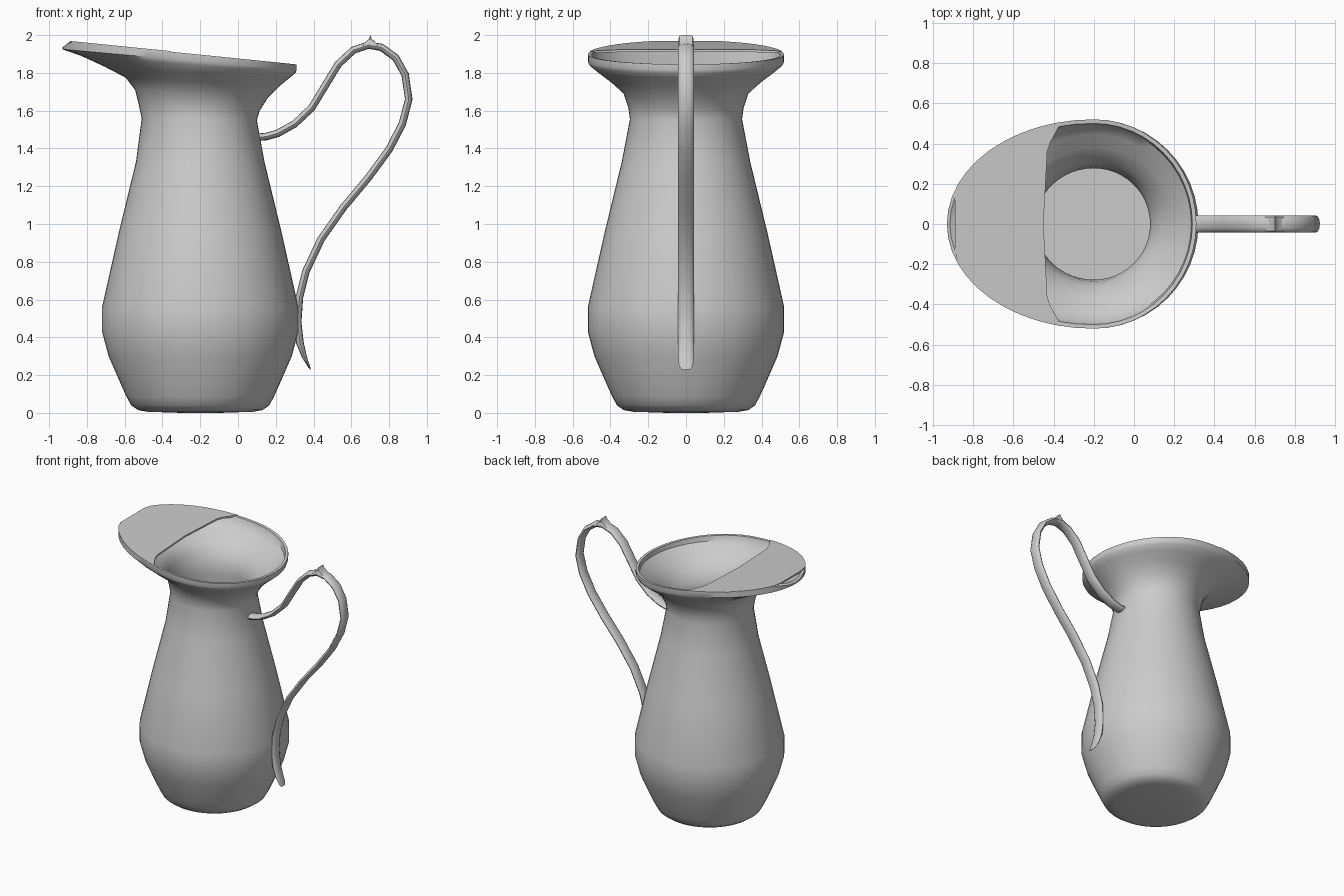
import bpy, bmesh
from math import sin, cos, pi, sqrt, radians

if "Cube" in bpy.data.objects:
    bpy.data.objects.remove(bpy.data.objects["Cube"])

CX, SEG = -0.2, 48          # axis of the jug, number of sides


def finish(name, bm, angle=40):
    bmesh.ops.recalc_face_normals(bm, faces=bm.faces[:])
    me = bpy.data.meshes.new(name)
    bm.to_mesh(me)
    bm.free()
    me.shade_smooth()
    me.set_sharp_from_angle(angle=radians(angle))
    ob = bpy.data.objects.new(name, me)
    bpy.context.collection.objects.link(ob)
    return ob


def loft(bm, rings):
    """Skin closed rings of points and cap both ends."""
    vr = [[bm.verts.new(p) for p in r] for r in rings]
    n = len(vr[0])
    for a, b in zip(vr, vr[1:]):
        for i in range(n):
            j = (i + 1) % n
            bm.faces.new((a[i], a[j], b[j], b[i]))
    bm.faces.new(vr[0])
    bm.faces.new(vr[-1])


def egg(rr, rl, ry, zr, zl, dip=0):
    """Half ellipses right and left of the axis, tilted, with a dipped spout tip."""
    pts = []
    for i in range(SEG):
        t = 2 * pi * i / SEG
        x = (rr if cos(t) > 0 else rl) * cos(t)
        z = zr + (zl - zr) * (rr - x) / (rr + rl)
        z -= dip * max(0, -0.69 - x) / 0.04
        pts.append((CX + x, ry * sin(t), z))
    return pts


# Jug body: round below, flaring into a long tilted spout
round_part = [(0.10, 0), (0.28, 0.006), (0.33, 0.015), (0.365, 0.04), (0.39, 0.085),
              (0.415, 0.14), (0.485, 0.30), (0.52, 0.43), (0.52, 0.56), (0.43, 0.96),
              (0.34, 1.33)]
flare = [(0.30, 0.31, 0.297, 1.55, 1.56), (0.315, 0.325, 0.305, 1.60, 1.63),
         (0.36, 0.345, 0.33, 1.67, 1.71), (0.42, 0.395, 0.40, 1.73, 1.775),
         (0.475, 0.50, 0.465, 1.775, 1.83), (0.505, 0.63, 0.51, 1.80, 1.89)]
rings = [egg(r, r, r, z, z) for r, z in round_part]
rings += [egg(*f) for f in flare]
rings += [egg(0.51, 0.73, 0.52, 1.815, 1.925),
          egg(0.51, 0.73, 0.52, 1.845, 1.97, 0.035),
          egg(0.49, 0.715, 0.50, 1.845, 1.968, 0.035)]
# inner wall runs back down to the floor
rings += [egg(a - 0.02, b - 0.02, c - 0.02, d + 0.012, e + 0.015)
          for a, b, c, d, e in reversed(flare)]
rings += [egg(r - 0.02, r - 0.02, r - 0.02, z, z) for r, z in reversed(round_part[4:])]
rings.append(egg(0.33, 0.33, 0.33, 0.04, 0.04))
bm = bmesh.new()
loft(bm, rings)
finish("jug_body", bm)

# Half lid covering the spout side of the mouth
bm = bmesh.new()
top, bottom = [], []
N = 24
for i in range(N + 1):
    y = 0.508 * sin(pi * (i / N - 0.5))
    a = abs(y)
    front = -0.45 + 0.02 * a / 0.38 if a < 0.38 else -0.43 + 0.07 * (a - 0.38) / 0.128
    back = max(-0.89, CX - 0.728 * sqrt(1 - (y / 0.52) ** 2))
    front = max(front, back + 0.002)
    for rows, dz in ((top, 0.003), (bottom, -0.01)):
        rows.append([bm.verts.new((x, y, 1.845 + 0.125 * (0.31 - x) / 1.24 + dz))
                     for x in (back, front)])
for i in range(N):
    t0, t1, b0, b1 = top[i], top[i + 1], bottom[i], bottom[i + 1]
    bm.faces.new((t0[0], t0[1], t1[1], t1[0]))
    bm.faces.new((b0[0], b1[0], b1[1], b0[1]))
    for k in (0, 1):
        bm.faces.new((t0[k], t1[k], b1[k], b0[k]))
for k in (0, N):
    bm.faces.new(top[k] + bottom[k][::-1])
finish("spout_lid", bm)

# Handle: flattened oval swept along an S-curve, tail tapering to a tip
path = [(0.09, 1.458), (0.15, 1.463), (0.21, 1.48), (0.30, 1.53), (0.39, 1.615),
        (0.46, 1.73), (0.53, 1.845), (0.61, 1.92), (0.69, 1.947), (0.76, 1.935),
        (0.835, 1.88), (0.885, 1.79), (0.904, 1.66), (0.87, 1.53), (0.80, 1.395),
        (0.69, 1.245), (0.56, 1.09), (0.44, 0.92), (0.36, 0.75), (0.325, 0.61),
        (0.316, 0.48), (0.328, 0.37), (0.352, 0.295), (0.375, 0.247), (0.384, 0.23)]
tail = {-1: (0.002, 0.022), -2: (0.006, 0.037), -3: (0.013, 0.042)}
rings = []
for i, (x, z) in enumerate(path):
    p, q = path[max(i - 1, 0)], path[min(i + 1, len(path) - 1)]
    dx, dz = q[0] - p[0], q[1] - p[1]
    d = sqrt(dx * dx + dz * dz)
    th, w = tail.get(i - len(path), (0.02, 0.042))
    rings.append([(x - dz / d * th * sin(t), w * cos(t), z + dx / d * th * sin(t))
                  for t in (2 * pi * k / 12 for k in range(12))])
bm = bmesh.new()
loft(bm, rings)
finish("handle", bm, 50)

# Small thumb ridge on top of the handle
bm = bmesh.new()
ridge = [(0.65, 1.945), (0.68, 1.967), (0.693, 1.98), (0.70, 2.0),
         (0.708, 1.98), (0.725, 1.965), (0.75, 1.945)]
loft(bm, [[(0.70 + (x - 0.70) * s, y, 1.945 + (z - 1.945) * h) for x, z in ridge]
          for y, s, h in ((-0.041, 0.8, 0.6), (-0.034, 1, 0.95), (-0.02, 1, 1),
                          (0.02, 1, 1), (0.034, 1, 0.95), (0.041, 0.8, 0.6))])
finish("thumb_ridge", bm)
